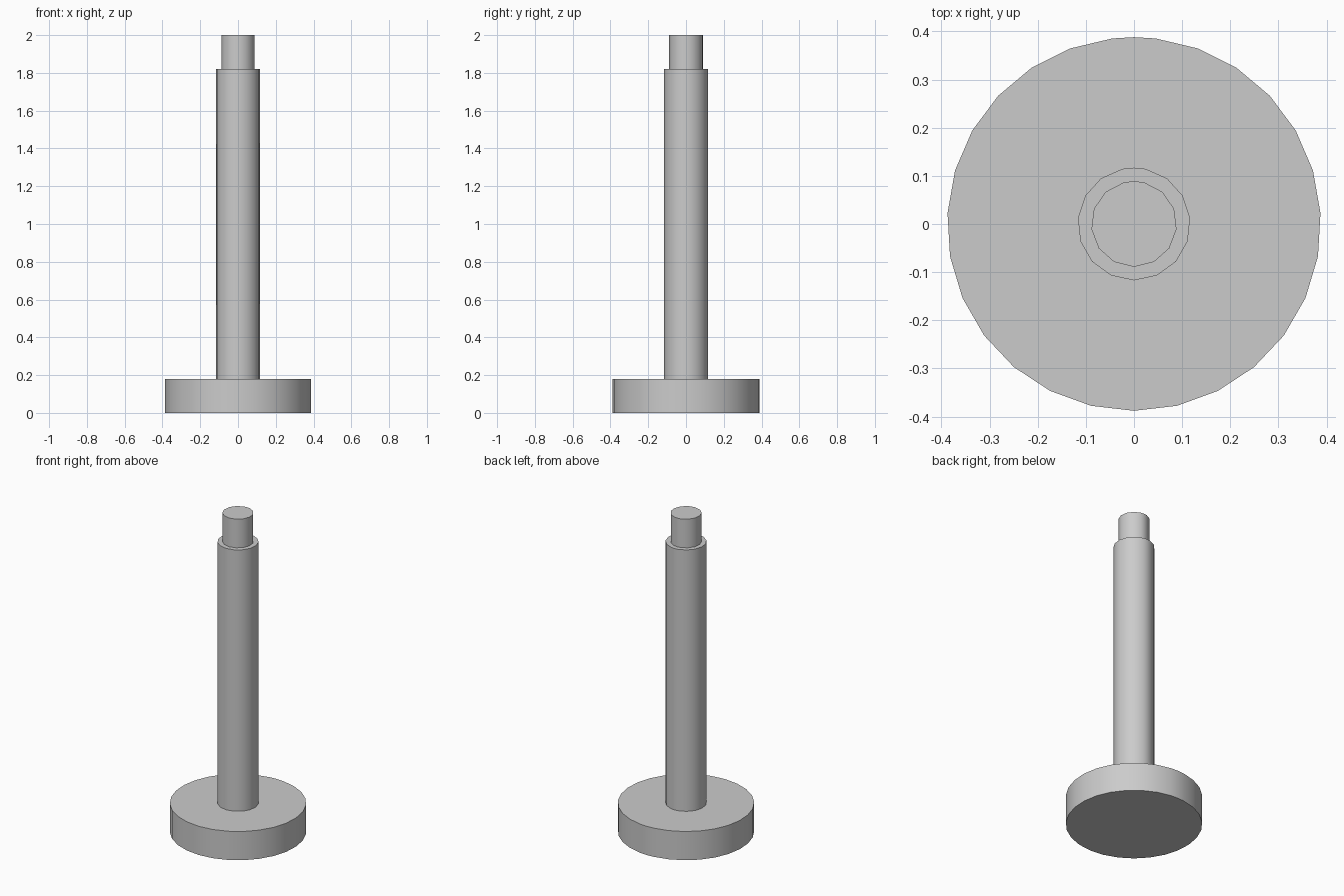
import bpy
import bmesh
from math import pi, sin, cos

default = bpy.data.objects.get("Cube")
if default:
    bpy.data.objects.remove(default, do_unlink=True)

# Single plain grey
GREY = (0.6, 0.6, 0.6, 1.0)
grey = bpy.data.materials.new("plain grey")
grey.use_nodes = True
grey.diffuse_color = GREY
grey.node_tree.nodes["Principled BSDF"].inputs["Base Color"].default_value = GREY


def round_bar(name, radius, sides, bottom, top):
    """Closed cylinder with a corner at the front and a seam corner at the back."""
    angles = [-pi / 2 + 2 * pi * i / sides for i in range(sides)]
    angles = sorted(angles + [pi / 2])
    bm = bmesh.new()
    rim = [bm.verts.new((radius * cos(a), radius * sin(a), bottom)) for a in angles]
    disc = bm.faces.new(rim)
    grown = bmesh.ops.extrude_face_region(bm, geom=[disc], use_keep_orig=True)
    upper = [g for g in grown["geom"] if isinstance(g, bmesh.types.BMVert)]
    bmesh.ops.translate(bm, verts=upper, vec=(0, 0, top - bottom))
    bmesh.ops.recalc_face_normals(bm, faces=bm.faces)
    mesh = bpy.data.meshes.new(name)
    bm.to_mesh(mesh)
    bm.free()
    mesh.materials.append(grey)
    obj = bpy.data.objects.new(name, mesh)
    bpy.context.collection.objects.link(obj)
    bpy.ops.object.select_all(action="DESELECT")
    obj.select_set(True)
    bpy.context.view_layer.objects.active = obj
    bpy.ops.object.shade_smooth_by_angle(angle=pi / 4)
    return obj


# Wide foot, long shaft and narrow end pin
round_bar("base_disc", 0.388, 27, 0.0, 0.18)
round_bar("shaft", 0.117, 15, 0.18, 1.82)
round_bar("end_pin", 0.089, 13, 1.82, 2.0)
